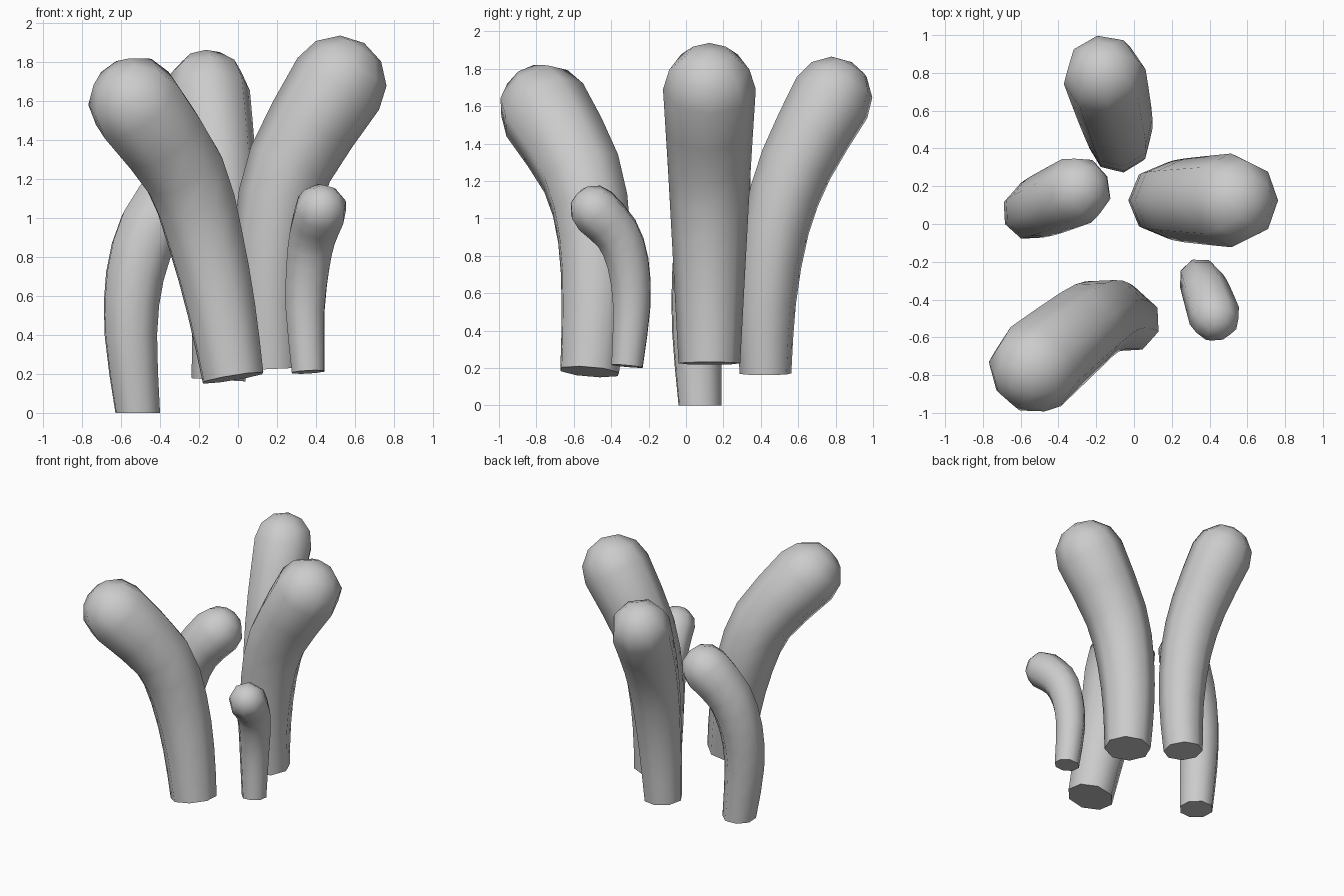
import bpy, bmesh, math
from mathutils import Vector

if "Cube" in bpy.data.objects:
    bpy.data.objects.remove(bpy.data.objects["Cube"])

SIDES = 8


def spline(p, i, t):
    # Catmull-Rom point between p[i] and p[i + 1]
    a = p[i - 1] if i > 0 else p[0] * 2 - p[1]
    b, c = p[i], p[i + 1]
    d = p[i + 2] if i + 2 < len(p) else p[-1] * 2 - p[-2]
    return 0.5 * (2 * b + (c - a) * t + (2 * a - 5 * b + 4 * c - d) * t * t
                  + (3 * b - a - 3 * c + d) * t ** 3)


def stalk(name, points, r0, r1):
    pts = [Vector(p) for p in points]
    path = [spline(pts, i, t) for i in range(len(pts) - 1) for t in (0, 0.5)] + [pts[-1]]
    lengths = [0.0]
    for a, b in zip(path, path[1:]):
        lengths.append(lengths[-1] + (b - a).length)

    lean = pts[-1] - pts[0]
    side = Vector((-lean.y, lean.x, 0)).normalized()
    bm = bmesh.new()
    rings = []

    def ring(center, tangent, r):
        u = (side - tangent * side.dot(tangent)).normalized()
        v = tangent.cross(u)
        rings.append([bm.verts.new(center + r * (math.cos(a) * u + math.sin(a) * v))
                      for a in (k * math.tau / SIDES for k in range(SIDES))])

    # Curved, widening tube
    for i, p in enumerate(path):
        tan = (path[min(i + 1, len(path) - 1)] - path[max(i - 1, 0)]).normalized()
        ring(p, tan, r0 + (r1 - r0) * lengths[i] / lengths[-1])
    # Rounded tip
    for deg in (30, 60):
        a = math.radians(deg)
        ring(path[-1] + tan * r1 * math.sin(a), tan, r1 * math.cos(a))
    pole = bm.verts.new(path[-1] + tan * r1)

    for lo, hi in zip(rings, rings[1:]):
        for k in range(SIDES):
            n = (k + 1) % SIDES
            bm.faces.new((lo[k], lo[n], hi[n], hi[k]))
    for k in range(SIDES):
        bm.faces.new((rings[-1][k], rings[-1][(k + 1) % SIDES], pole))
    bm.faces.new(rings[0][::-1])
    bmesh.ops.recalc_face_normals(bm, faces=bm.faces)

    mesh = bpy.data.meshes.new(name)
    bm.to_mesh(mesh)
    bm.free()
    ob = bpy.data.objects.new(name, mesh)
    bpy.context.collection.objects.link(ob)
    bpy.ops.object.select_all(action='DESELECT')
    ob.select_set(True)
    bpy.context.view_layer.objects.active = ob
    bpy.ops.object.shade_smooth_by_angle(angle=math.radians(60))


# Five stalks: path from base to tip, base radius, tip radius
stalk("front_left_stalk", [(-0.025, -0.515, 0.18), (-0.085, -0.49, 0.53), (-0.17, -0.49, 0.9),
                           (-0.28, -0.56, 1.24), (-0.52, -0.755, 1.58)], 0.167, 0.25)
stalk("front_right_small_stalk", [(0.36, -0.315, 0.21), (0.345, -0.29, 0.53), (0.36, -0.31, 0.76),
                                  (0.385, -0.37, 0.92), (0.425, -0.485, 1.04)], 0.09, 0.138)
stalk("right_stalk", [(0.165, 0.125, 0.225), (0.155, 0.125, 0.55), (0.18, 0.125, 0.92),
                      (0.27, 0.125, 1.28), (0.515, 0.125, 1.69)], 0.165, 0.248)
stalk("back_stalk", [(-0.10, 0.425, 0.17), (-0.08, 0.43, 0.55), (-0.08, 0.48, 0.95),
                     (-0.105, 0.59, 1.29), (-0.155, 0.78, 1.645)], 0.14, 0.22)
stalk("left_stalk", [(-0.515, 0.075, 0.0), (-0.55, 0.06, 0.4), (-0.53, 0.075, 0.7),
                     (-0.45, 0.11, 0.95), (-0.305, 0.175, 1.14)], 0.122, 0.185)

# Level the lowest base on the ground
for v in bpy.data.objects["left_stalk"].data.vertices[:SIDES]:
    v.co.z = 0.0
